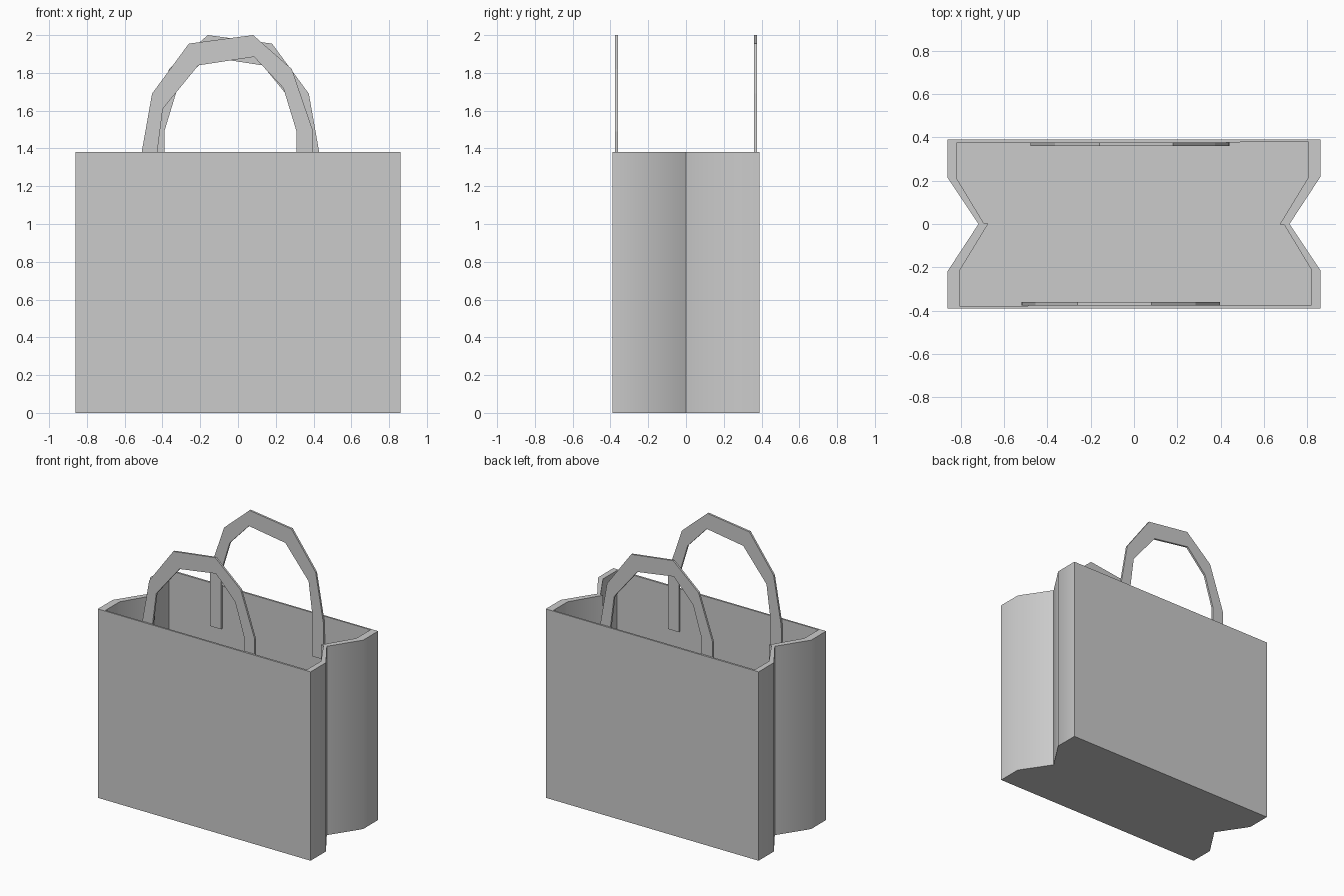
import bpy, bmesh, math

if "Cube" in bpy.data.objects:
    bpy.data.objects.remove(bpy.data.objects["Cube"])


def make_object(name, bm):
    bmesh.ops.remove_doubles(bm, verts=bm.verts, dist=0.0005)
    bmesh.ops.recalc_face_normals(bm, faces=bm.faces)
    mesh = bpy.data.meshes.new(name)
    bm.to_mesh(mesh)
    bm.free()
    obj = bpy.data.objects.new(name, mesh)
    bpy.context.collection.objects.link(obj)
    return obj


def shade(obj, degrees):
    bpy.ops.object.select_all(action='DESELECT')
    obj.select_set(True)
    bpy.context.view_layer.objects.active = obj
    bpy.ops.object.shade_smooth_by_angle(angle=math.radians(degrees))


def full_loop(half):
    """Complete the right half of a plan outline by a half turn."""
    return half + [(-x, -y) for x, y in half]


def bridge(bm, a, b):
    n = len(a)
    for i in range(n):
        j = (i + 1) % n
        bm.faces.new((a[i], a[j], b[j], b[i]))


# Bag shell: gusseted plan outline, open at the top, thin floor
HEIGHT, FLOOR = 1.38, 0.015
outer = full_loop([(.86, -.39), (.86, -.213), (.718, 0), (.718, 0), (.86, .217), (.86, .39)])
inner = full_loop([(.82, -.375), (.82, -.213), (.693, -.003), (.672, -.003), (.806, .217), (.806, .378)])
bm = bmesh.new()
rings = [[bm.verts.new((x, y, z)) for x, y in loop]
         for loop, z in ((outer, 0), (outer, HEIGHT), (inner, HEIGHT), (inner, FLOOR))]
for a, b in zip(rings, rings[1:]):
    bridge(bm, a, b)
bm.faces.new(rings[0])
bm.faces.new(rings[-1])
bag = make_object("bag_body", bm)
shade(bag, 40)

# Handles: flat faceted strap, slightly lopsided, glued inside the walls
strap_out = [(-.52, 1.07), (-.517, 1.34), (-.455, 1.69), (-.26, 1.955),
             (.08, 2.0), (.285, 1.82), (.398, 1.49), (.398, 1.07)]
strap_in = [(-.43, 1.07), (-.43, 1.36), (-.398, 1.61), (-.21, 1.84),
            (.085, 1.885), (.24, 1.72), (.31, 1.49), (.31, 1.07)]


def make_handle(name, turn):
    # The back handle is the front one turned half round about x = -0.04
    bm = bmesh.new()
    sections = []
    for (xo, zo), (xi, zi) in zip(strap_out, strap_in):
        corners = ((xo, -.376, zo), (xi, -.376, zi), (xi, -.361, zi), (xo, -.361, zo))
        sections.append([bm.verts.new((-.08 - x, -y, z) if turn else (x, y, z))
                         for x, y, z in corners])
    for a, b in zip(sections, sections[1:]):
        bridge(bm, a, b)
    bm.faces.new(sections[0])
    bm.faces.new(sections[-1])
    return make_object(name, bm)


make_handle("front_handle", False)
make_handle("back_handle", True)
